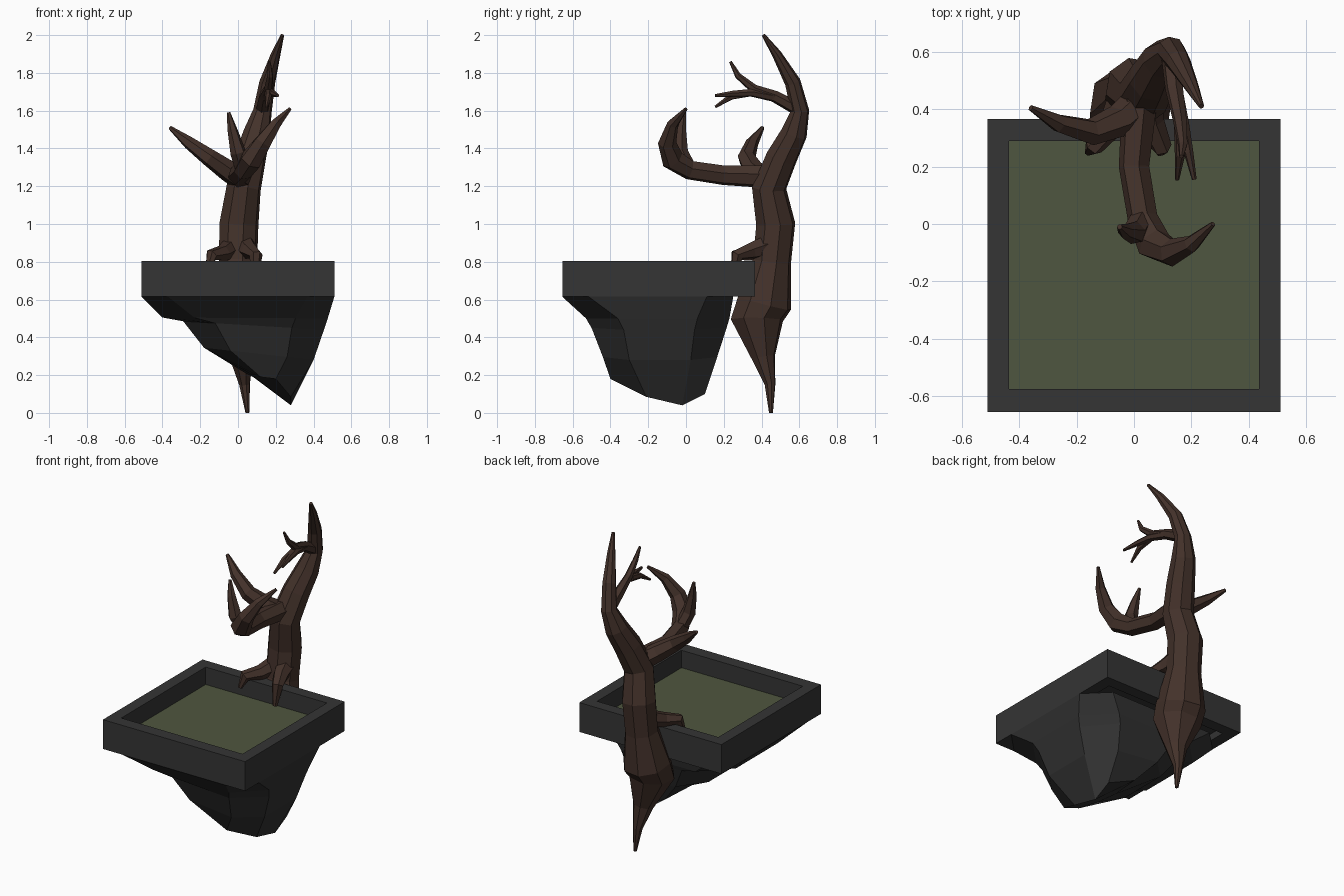
import bpy, bmesh
from math import cos, sin, pi
from mathutils import Vector

cube = bpy.data.objects.get("Cube")
if cube:
    bpy.data.objects.remove(cube, do_unlink=True)


def material(name, rgb):
    m = bpy.data.materials.new(name)
    m.use_nodes = True
    m.diffuse_color = (*rgb, 1)
    m.node_tree.nodes["Principled BSDF"].inputs["Base Color"].default_value = (*rgb, 1)
    return m


STONE = material("dark stone", (.035, .035, .035))
ROCK = material("dark rock", (.031, .031, .031))
MOSS = material("moss green", (.078, .092, .05))
BARK = material("brown bark", (.056, .031, .023))


def loft(name, rings, mat, cap=True, loop=False):
    """Skin a series of equal-length point rings."""
    bm = bmesh.new()
    vs = [[bm.verts.new(p) for p in ring] for ring in rings]
    n = len(vs[0])
    pairs = list(zip(vs, vs[1:])) + ([(vs[-1], vs[0])] if loop else [])
    for a, b in pairs:
        for i in range(n):
            j = (i + 1) % n
            bm.faces.new((a[i], a[j], b[j], b[i]))
    if cap:
        bm.faces.new(vs[0])
        bm.faces.new(vs[-1])
    bmesh.ops.recalc_face_normals(bm, faces=bm.faces)
    me = bpy.data.meshes.new(name)
    bm.to_mesh(me)
    bm.free()
    me.materials.append(mat)
    ob = bpy.data.objects.new(name, me)
    bpy.context.collection.objects.link(ob)
    return ob


def tube(name, path, sides=6):
    """Tapered faceted limb along (x, y, z, radius) points."""
    pts = [Vector(p[:3]) for p in path]
    ref = Vector((1, .3, .2))
    rings = []
    for i, p in enumerate(pts):
        t = (pts[min(i + 1, len(pts) - 1)] - pts[max(i - 1, 0)]).normalized()
        ref = (ref - t * ref.dot(t)).normalized()
        side = t.cross(ref)
        rings.append([p + path[i][3] * 1.06 * (ref * cos(2 * pi * k / sides) + side * sin(2 * pi * k / sides))
                      for k in range(sides)])
    return loft(name, rings, BARK)


def rect(x0, x1, y0, y1, z):
    return [(x0, y0, z), (x1, y0, z), (x1, y1, z), (x0, y1, z)]


def chamfered(x0, x1, y0, y1, z0, z1, c):
    """Eight-point outline whose height runs from z0 at x0 to z1 at x1."""
    xy = [(x0, y1 - c), (x0, y0 + c), (x0 + c, y0), (x1 - c, y0),
          (x1, y0 + c), (x1, y1 - c), (x1 - c, y1), (x0 + c, y1)]
    return [(x, y, z0 + (z1 - z0) * (x - x0) / (x1 - x0)) for x, y in xy]


# Planter frame, open above and below
OUT = (-.51, .51, -.655, .365)
INN = (-.435, .435, -.575, .29)
loft("planter_frame", [rect(*OUT, .615), rect(*OUT, .805), rect(*INN, .805), rect(*INN, .615)],
     STONE, cap=False, loop=True)
loft("planter_floor", [rect(*INN, .66), rect(*INN, .685)], STONE)
loft("moss_bed", [rect(*INN, .685), rect(*INN, .692)], MOSS)

# Hanging rock, sloping down to one side
tip = [(.04, -.12, .21), (.06, -.26, .21), (.12, -.36, .19), (.2, -.4, .18),
       (.28, -.21, .085), (.28, -.02, .04), (.28, .1, .1), (.08, .1, .19)]
loft("hanging_rock", [
    chamfered(-.51, .51, -.655, .25, .615, .615, .14),
    chamfered(-.4, .475, -.53, .23, .505, .5, .17),
    chamfered(-.29, .455, -.5, .215, .485, .44, .17),
    chamfered(-.18, .4, -.44, .165, .345, .28, .14),
    tip], ROCK)

# Trunk, swelling below the planter and tapering at both ends
tube("trunk", [
    (.05, .45, 0, .01), (.035, .445, .15, .028), (.02, .41, .29, .06), (-.015, .375, .49, .135),
    (-.01, .415, .58, .14), (0, .455, .8, .098), (.005, .475, 1, .1), (.03, .44, 1.19, .088),
    (.065, .505, 1.35, .08), (.1, .572, 1.48, .068), (.13, .603, 1.6, .047),
    (.155, .565, 1.75, .04), (.2, .48, 1.9, .024), (.235, .41, 2, .009)], 8)

# Branches, twigs and the roots that grip the rim
LIMBS = {
    "front_branch": [(.02, .44, 1.25, .06), (0, .2, 1.258, .051), (.03, .02, 1.285, .05), (.07, -.07, 1.34, .058),
                     (.13, -.1, 1.43, .046), (.2, -.07, 1.53, .029), (.275, 0, 1.61, .009)],
    "front_branch_tine": [(.03, .02, 1.28, .04), (0, -.03, 1.38, .04), (-.03, -.025, 1.5, .025),
                          (-.05, -.01, 1.59, .009)],
    "side_branch": [(.04, .44, 1.22, .06), (-.05, .36, 1.28, .055), (-.15, .32, 1.35, .045),
                    (-.26, .35, 1.43, .032), (-.36, .405, 1.51, .01)],
    "upper_twig": [(.13, .59, 1.61, .035), (.14, .47, 1.675, .03), (.16, .36, 1.715, .023),
                   (.17, .275, 1.785, .016), (.165, .235, 1.86, .007)],
    "middle_twig": [(.14, .48, 1.67, .026), (.17, .35, 1.695, .021), (.19, .25, 1.69, .016), (.21, .155, 1.68, .008)],
    "lower_twig": [(.16, .34, 1.695, .02), (.16, .24, 1.675, .017), (.15, .155, 1.62, .007)],
    "right_root": [(-.03, .45, .88, .055), (-.08, .34, .845, .042), (-.14, .27, .835, .032), (-.16, .25, .76, .012)],
    "left_root": [(.03, .46, .895, .06), (.06, .35, .86, .045), (.095, .27, .835, .034), (.09, .25, .71, .014)],
}
for name, path in LIMBS.items():
    tube(name, path)
